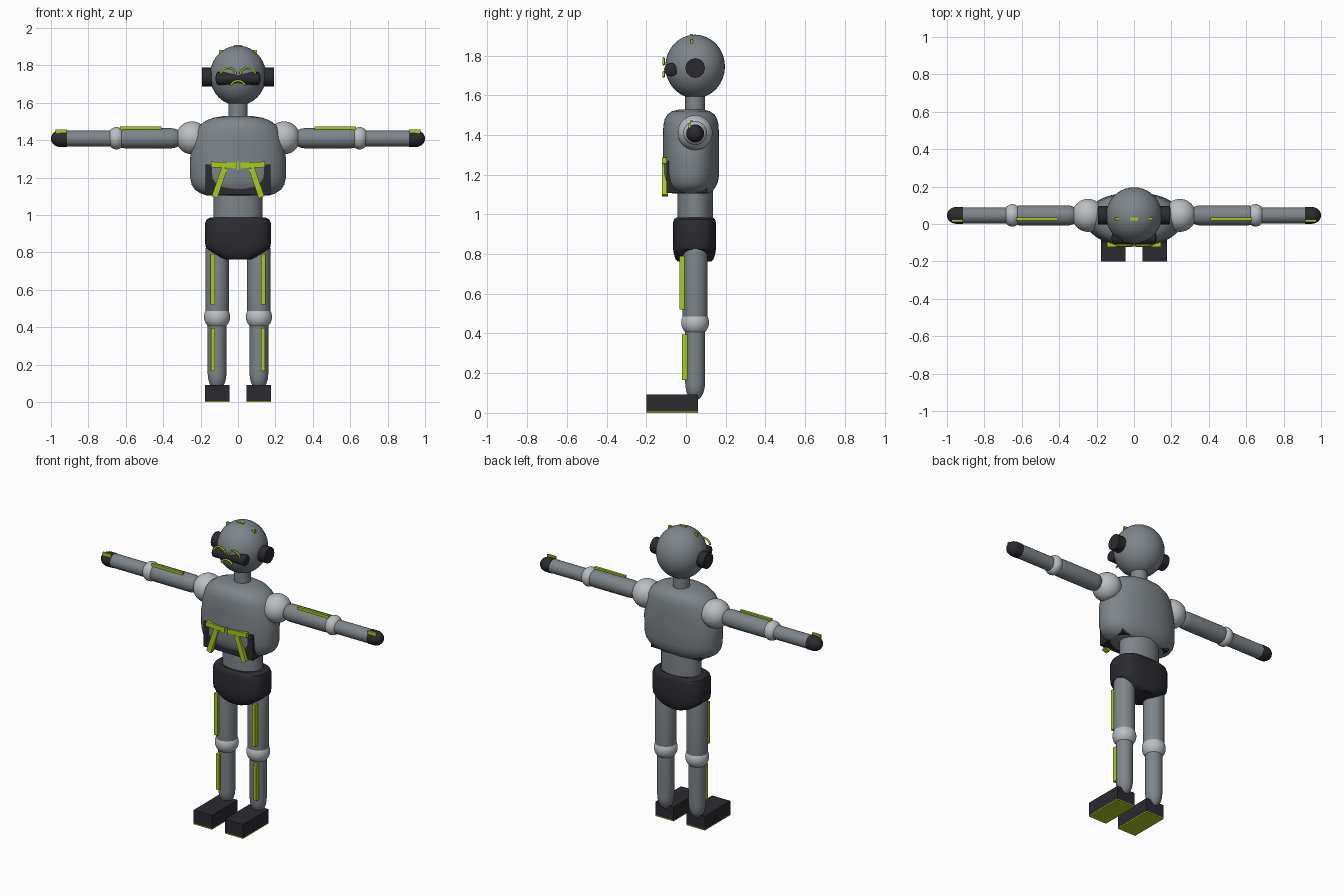
import bpy, math
from mathutils import Vector, Matrix

if "Cube" in bpy.data.objects:
    bpy.data.objects.remove(bpy.data.objects["Cube"])


def material(name, rgb):
    m = bpy.data.materials.new(name)
    m.diffuse_color = (*rgb, 1)
    m.use_nodes = True
    m.node_tree.nodes["Principled BSDF"].inputs["Base Color"].default_value = m.diffuse_color
    return m


GREY = material("body grey", (0.21, 0.235, 0.255))
LIGHT = material("joint light grey", (0.50, 0.52, 0.54))
DARK = material("charcoal", (0.024, 0.024, 0.030))
GREEN = material("lime green", (0.39, 0.60, 0.012))
Y = 0.046  # depth of the limb axis


def make(name, verts, faces, mat, smooth=True):
    me = bpy.data.meshes.new(name)
    me.from_pydata(verts, [], faces)
    me.materials.append(mat)
    ob = bpy.data.objects.new(name, me)
    bpy.context.collection.objects.link(ob)
    if smooth:
        bpy.ops.object.select_all(action='DESELECT')
        ob.select_set(True)
        bpy.context.view_layer.objects.active = ob
        bpy.ops.object.shade_smooth_by_angle(angle=math.radians(35))
    return ob


def loft(name, rings, mat, centre=(0, 0, 0), power=2.0, seg=40, axis='Z'):
    """Stack of (height, half width, half depth) superellipse rings with capped ends."""
    verts, faces = [], []
    e = 2 / power
    for h, a, b in rings:
        for i in range(seg):
            t = 2 * math.pi * i / seg
            c, s = math.cos(t), math.sin(t)
            p = (math.copysign(abs(c) ** e, c) * a, math.copysign(abs(s) ** e, s) * b, h)
            if axis == 'X':
                p = (p[2], p[0], p[1])
            verts.append(Vector(p) + Vector(centre))
    for r in range(len(rings) - 1):
        for i in range(seg):
            j = (i + 1) % seg
            faces.append((r * seg + i, r * seg + j, (r + 1) * seg + j, (r + 1) * seg + i))
    faces.append(tuple(reversed(range(seg))))
    faces.append(tuple(range((len(rings) - 1) * seg, len(rings) * seg)))
    return make(name, verts, faces, mat)


def rod(name, lo, hi, r, mat, centre, axis='Z', cap0=0.0, cap1=0.0, seg=32):
    """Round rod from lo to hi whose ends are domed by cap0 and cap1."""
    rings, n = [], 7
    steps = [math.pi / 2 * (i + 0.15) / (n + 0.15) for i in range(n + 1)]
    if cap0:
        rings += [(lo + cap0 * (1 - math.cos(t)), r * math.sin(t), r * math.sin(t)) for t in steps]
    else:
        rings.append((lo, r, r))
    if cap1:
        rings += [(hi - cap1 * (1 - math.cos(t)), r * math.sin(t), r * math.sin(t)) for t in reversed(steps)]
    else:
        rings.append((hi, r, r))
    return loft(name, rings, mat, centre, seg=seg, axis=axis)


def ball(name, centre, radii, mat):
    rings = []
    for i in range(25):
        t = math.pi * min(max(i, 0.1), 23.9) / 24
        rings.append((-math.cos(t) * radii[2], math.sin(t) * radii[0], math.sin(t) * radii[1]))
    return loft(name, rings, mat, centre)


def box(name, x, y, z, mat, tilt=0.0):
    """Box spanning the given ranges, turned about its own depth axis by tilt."""
    mid = Vector((sum(x) / 2, sum(y) / 2, sum(z) / 2))
    rot = Matrix.Rotation(tilt, 3, 'Y')
    verts = [mid + rot @ (Vector((a, b, c)) - mid) for a in x for b in y for c in z]
    faces = [(0, 1, 3, 2), (4, 6, 7, 5), (0, 4, 5, 1), (2, 3, 7, 6), (0, 2, 6, 4), (1, 5, 7, 3)]
    return make(name, verts, faces, mat, False)


def arc(name, cx, cz, r, y, a0, a1, squash=1.0):
    """Thin tube bent along an upright arc."""
    cu = bpy.data.curves.new(name, 'CURVE')
    cu.dimensions = '3D'
    cu.bevel_depth = 0.006
    cu.bevel_resolution = 1
    cu.use_fill_caps = True
    sp = cu.splines.new('POLY')
    sp.points.add(10)
    for i, p in enumerate(sp.points):
        t = math.radians(a0 + (a1 - a0) * i / 10)
        p.co = (cx + r * math.cos(t), y, cz + squash * r * math.sin(t), 1)
    cu.materials.append(GREEN)
    ob = bpy.data.objects.new(name, cu)
    bpy.context.collection.objects.link(ob)


def span(s, a, b):
    return tuple(sorted((s * a, s * b)))


# Head, visor and neck
ball("head", (0, Y, 1.745), (0.15, 0.15, 0.16), GREY)
rod("neck", 1.48, 1.62, 0.05, GREY, (0, Y, 0))
rod("visor", -0.12, 0.12, 0.034, DARK, (0, -0.076, 1.729), 'X', 0.012, 0.012, 16)
arc("mouth", 0, 1.683, 0.04, -0.113, 15, 165, 0.85)
box("crown_mark", (-0.022, 0.022), (0.02, 0.036), (1.89, 1.908), GREEN)

# Torso, lower vest and waist
loft("torso", [(1.105, 0.17, 0.095), (1.115, 0.20, 0.107), (1.135, 0.23, 0.122), (1.16, 0.247, 0.135),
               (1.20, 0.256, 0.142), (1.30, 0.257, 0.142), (1.38, 0.244, 0.142), (1.45, 0.225, 0.139),
               (1.48, 0.205, 0.132), (1.505, 0.17, 0.117), (1.52, 0.13, 0.095), (1.528, 0.08, 0.06)],
     GREY, (0, 0.025, 0), 2.2, 56)
box("vest", (-0.175, 0.175), (-0.099, 0.106), (1.108, 1.27), DARK)
loft("waist", [(0.95, 0.13, 0.09), (1.13, 0.13, 0.09)], GREY, (0, Y, 0))
loft("pelvis", [(0.762, 0.07, 0.085), (0.775, 0.105, 0.096), (0.80, 0.145, 0.104), (0.825, 0.172, 0.108),
                (0.85, 0.176, 0.109), (0.955, 0.176, 0.109), (0.975, 0.168, 0.103), (0.985, 0.15, 0.092)],
     DARK, (0, 0.043, 0), 3.0, 56)
box("chest_bar_link", (-0.006, 0.006), (-0.121, -0.105), (1.24, 1.285), GREEN)

for s, side in ((-1, "left"), (1, "right")):
    # Ear disc, brow and head marks
    ear = span(s, 0.10, 0.192)
    rod(side + "_ear", *ear, 0.05, DARK, (0, Y, 1.737), 'X', seg=12)
    arc(side + "_brow", s * 0.052, 1.745, 0.042, -0.113, 10, 170)
    box(side + "_head_mark", span(s, 0.08, 0.102), (0.022, 0.036), (1.862, 1.882), GREEN)

    # Chest straps
    box(side + "_chest_bar", span(s, 0.012, 0.145), (-0.122, -0.09), (1.252, 1.282), GREEN, s * -0.05)
    box(side + "_chest_strap", span(s, 0.083, 0.115), (-0.122, -0.09), (1.09, 1.255), GREEN, s * -0.33)

    # Arm
    ball(side + "_shoulder", (s * 0.246, Y, 1.412), (0.086, 0.088, 0.088), LIGHT)
    rod(side + "_upper_arm", *span(s, 0.29, 0.67), 0.054, GREY, (0, Y, 1.41), 'X', 0.07, 0.07)
    ball(side + "_elbow", (s * 0.65, Y, 1.41), (0.048, 0.06, 0.06), LIGHT)
    rod(side + "_forearm", *span(s, 0.65, 0.94), 0.043, GREY, (0, Y, 1.408), 'X')
    caps = (0.0, 0.05) if s > 0 else (0.05, 0.0)
    rod(side + "_hand", *span(s, 0.915, 1.0), 0.045, DARK, (0, Y, 1.408), 'X', *caps)
    box(side + "_arm_strip", span(s, 0.41, 0.63), (0.02, 0.036), (1.44, 1.474), GREEN)
    box(side + "_hand_strip", span(s, 0.915, 0.975), (0.012, 0.024), (1.435, 1.458), GREEN)

    # Leg
    x = s * 0.112
    rod(side + "_thigh", 0.42, 0.86, 0.063, GREY, (x, Y, 0), cap0=0.07, cap1=0.05)
    ball(side + "_knee", (x, Y, 0.455), (0.07, 0.07, 0.068), LIGHT)
    rod(side + "_shin", 0.062, 0.46, 0.05, GREY, (x, Y, 0), cap0=0.09)
    box(side + "_thigh_strip", span(s, 0.123, 0.146), (-0.034, 0.01), (0.52, 0.79), GREEN)
    box(side + "_shin_strip", span(s, 0.123, 0.144), (-0.02, 0.02), (0.165, 0.395), GREEN)
    box(side + "_foot", span(s, 0.046, 0.176), (-0.2, 0.06), (0.006, 0.092), DARK)
    box(side + "_sole", span(s, 0.046, 0.176), (-0.2, 0.06), (0, 0.006), GREEN)
